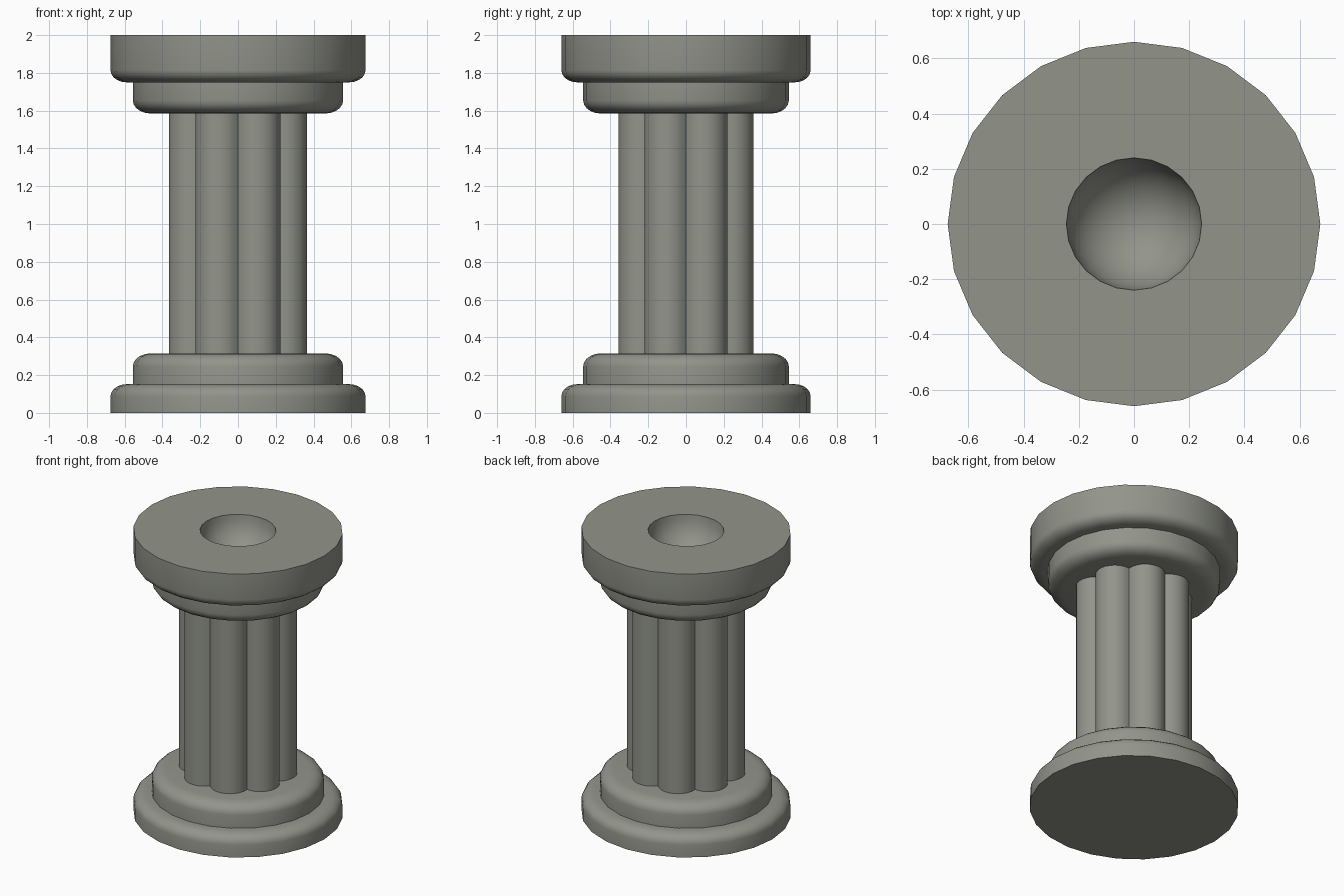
import bpy, bmesh, math

if "Cube" in bpy.data.objects:
    bpy.data.objects.remove(bpy.data.objects["Cube"])

SY = 0.66 / 0.675   # the pedestal is very slightly narrower front to back

stone = bpy.data.materials.new("grey stone")
stone.diffuse_color = (0.29, 0.30, 0.26, 1)
stone.use_nodes = True
stone.node_tree.nodes["Principled BSDF"].inputs["Base Color"].default_value = stone.diffuse_color


def finish(name, bm, angle=35):
    bmesh.ops.remove_doubles(bm, verts=bm.verts, dist=1e-5)
    bmesh.ops.recalc_face_normals(bm, faces=bm.faces)
    me = bpy.data.meshes.new(name)
    bm.to_mesh(me)
    bm.free()
    me.materials.append(stone)
    ob = bpy.data.objects.new(name, me)
    bpy.context.collection.objects.link(ob)
    bpy.ops.object.select_all(action='DESELECT')
    ob.select_set(True)
    bpy.context.view_layer.objects.active = ob
    bpy.ops.object.shade_smooth_by_angle(angle=math.radians(angle))
    return ob


def lathe(name, profile, sides=24):
    """Revolve (radius, z) points; a radius of 0 closes the end."""
    bm = bmesh.new()
    rings = []
    for r, z in profile:
        if r == 0:
            rings.append([bm.verts.new((0, 0, z))] * sides)
        else:
            rings.append([bm.verts.new((r * math.cos(2 * math.pi * i / sides),
                                        r * SY * math.sin(2 * math.pi * i / sides), z))
                          for i in range(sides)])
    for a, b in zip(rings, rings[1:]):
        for i in range(sides):
            j = (i + 1) % sides
            bm.faces.new(list(dict.fromkeys((a[i], a[j], b[j], b[i]))))
    return finish(name, bm)


def rounded(r, z_flat, z_round, bw, bh, n=5):
    """Disc side profile with a rounded rim at z_round."""
    s = 1 if z_round > z_flat else -1
    pts = [(r, z_flat)]
    for i in range(n + 1):
        t = math.pi / 2 * i / n
        pts.append((r - bw + bw * math.cos(t), z_round - s * bh * (1 - math.sin(t))))
    return pts


# base and capital tiers, mirrored in height
lathe("base_lower_tier", [(0, 0)] + rounded(0.675, 0, 0.152, 0.085, 0.065) + [(0, 0.152)])
lathe("base_upper_tier", [(0, 0.14)] + rounded(0.557, 0.14, 0.315, 0.095, 0.07) + [(0, 0.315)])
lathe("capital_lower_tier", [(0, 1.70)] + [(0.40, 1.76)] + rounded(0.557, 1.76, 1.585, 0.095, 0.07)
      + [(0, 1.585)])

# capital top with the round bowl sunk in it
bowl = [(0.245 * math.sin(math.pi / 2 * i / 8), 2.0 - 0.245 * math.cos(math.pi / 2 * i / 8))
        for i in range(9)]
bowl[0] = (0, 1.755)
lathe("capital_upper_tier", [(0, 1.75)] + rounded(0.675, 2.0, 1.75, 0.085, 0.065)[::-1] + bowl[::-1])

# shaft: eight rounded lobes meeting in creases
bm = bmesh.new()
c, r, half, n = 0.26, 0.1263, math.radians(74.5), 10
outline = []
for k in range(8):
    a = math.radians(22.5 + 45 * k)
    for i in range(n):
        t = a - half + 2 * half * i / n
        outline.append((c * math.cos(a) + r * math.cos(t),
                        (c * math.sin(a) + r * math.sin(t)) * SY))
low = [bm.verts.new((x, y, 0.31)) for x, y in outline]
high = [bm.verts.new((x, y, 1.59)) for x, y in outline]
for i in range(len(low)):
    j = (i + 1) % len(low)
    bm.faces.new((low[i], low[j], high[j], high[i]))
bm.faces.new(low[::-1])
bm.faces.new(high)
finish("fluted_shaft", bm)
